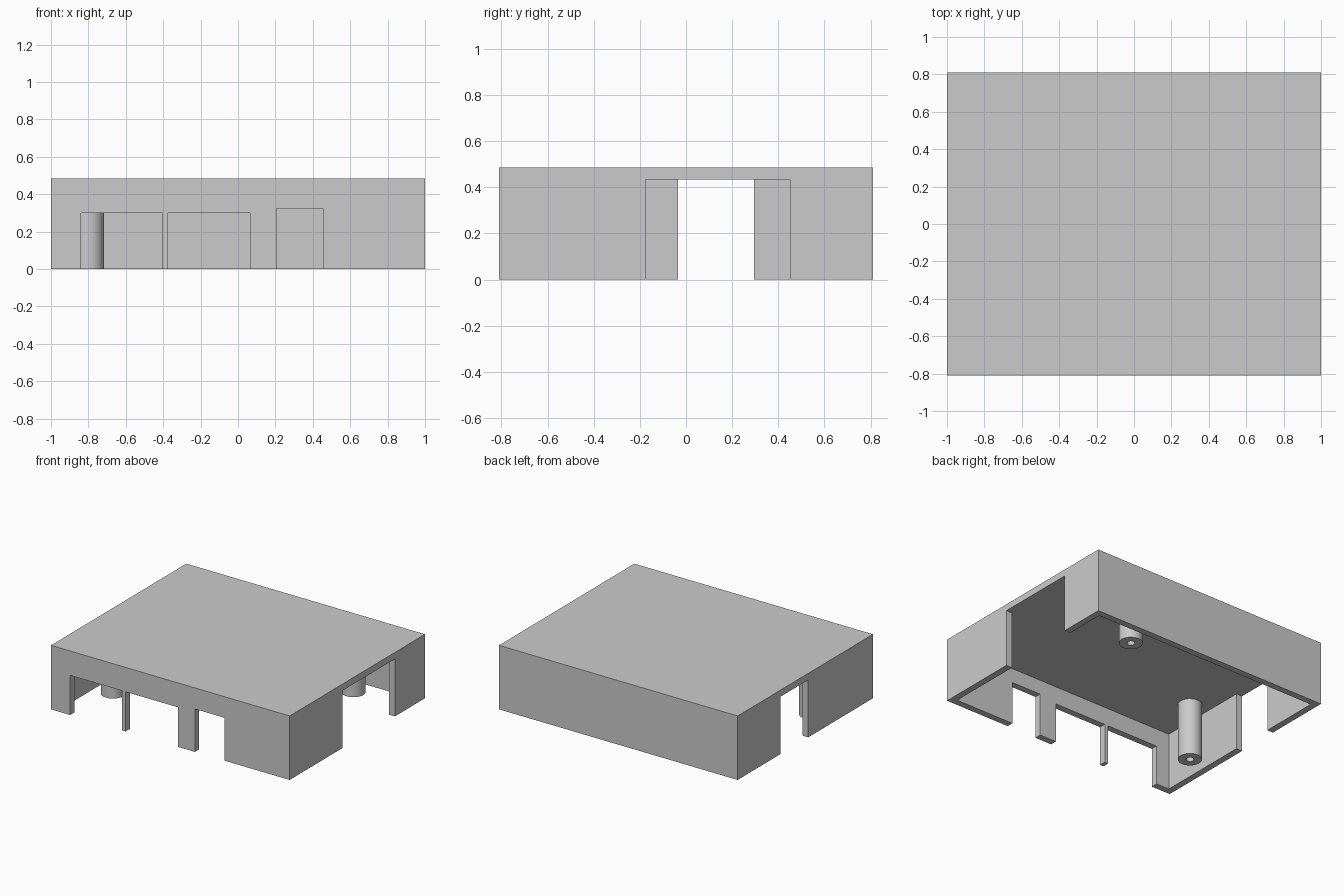
import bpy
from math import radians

cube = bpy.data.objects.get("Cube")
if cube:
    bpy.data.objects.remove(cube, do_unlink=True)

W, D, H = 1.0, 0.81, 0.485      # half width, half depth, height
T, CEIL = 0.05, 0.435           # wall thickness, underside of the lid

grey = bpy.data.materials.new("plain grey")
grey.use_nodes = True
colour = (0.6, 0.6, 0.6, 1)
grey.diffuse_color = colour
grey.node_tree.nodes["Principled BSDF"].inputs["Base Color"].default_value = colour


def box(name, x0, x1, y0, y1, z0, z1):
    bpy.ops.mesh.primitive_cube_add(
        size=1, location=((x0 + x1) / 2, (y0 + y1) / 2, (z0 + z1) / 2))
    ob = bpy.context.object
    ob.name = name
    ob.scale = (x1 - x0, y1 - y0, z1 - z0)
    bpy.ops.object.transform_apply(location=True, rotation=False, scale=True)
    ob.data.materials.append(grey)
    return ob


def cylinder(name, x, y, r, z0, z1):
    bpy.ops.mesh.primitive_cylinder_add(
        vertices=48, radius=r, depth=z1 - z0, location=(x, y, (z0 + z1) / 2))
    ob = bpy.context.object
    ob.name = name
    ob.data.materials.append(grey)
    return ob


def cut(target, cutter):
    mod = target.modifiers.new("cut", "BOOLEAN")
    mod.operation = "DIFFERENCE"
    mod.solver = "EXACT"
    mod.object = cutter
    bpy.context.view_layer.objects.active = target
    bpy.ops.object.modifier_apply(modifier=mod.name)
    bpy.data.objects.remove(cutter, do_unlink=True)


# Open-bottomed cover
cover = box("cover", -W, W, -D, D, 0, H)
cut(cover, box("cavity", -W + T, W - T, -D + T, D - T, -0.1, CEIL))

# Openings in the front wall
for x0, x1, top in ((-0.84, -0.405, 0.3), (-0.375, 0.065, 0.3), (0.205, 0.455, 0.325)):
    cut(cover, box("front_opening", x0, x1, -D - 0.1, -D + 0.1, -0.1, top))

# Openings in the side walls, up to the lid
for side, y0, y1 in ((1, -0.175, 0.45), (-1, -0.035, 0.295)):
    cut(cover, box("side_opening", side * W - 0.1, side * W + 0.1, y0, y1, -0.1, CEIL))

# Hollow screw posts under the lid
for name, x, y in (("front_post", -0.8, -0.355), ("back_post", 0.54, 0.61)):
    post = cylinder(name, x, y, 0.083, 0, CEIL)
    cut(post, cylinder("screw_hole", x, y, 0.027, -0.1, CEIL - 0.02))
    bpy.ops.object.select_all(action="DESELECT")
    post.select_set(True)
    bpy.context.view_layer.objects.active = post
    bpy.ops.object.shade_smooth_by_angle(angle=radians(30))
